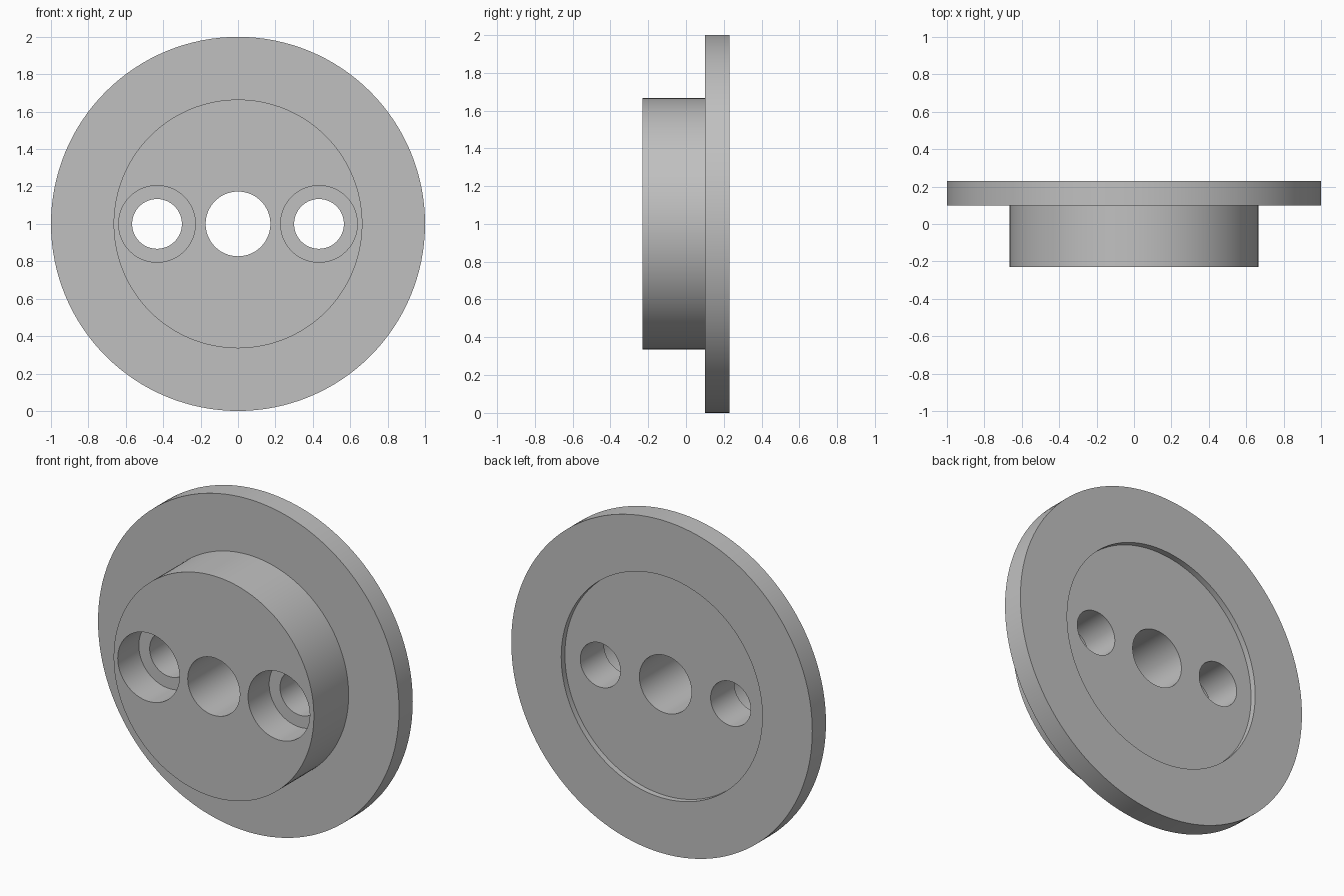
import bpy
import math

if "Cube" in bpy.data.objects:
    bpy.data.objects.remove(bpy.data.objects["Cube"], do_unlink=True)

SEGMENTS = 128
FRONT, BACK = -0.23, 0.23
CENTRE_Z = 1.0

grey = bpy.data.materials.new("plain_grey")
grey.use_nodes = True
colour = (0.53, 0.53, 0.53, 1)
grey.diffuse_color = colour
grey.node_tree.nodes["Principled BSDF"].inputs["Base Color"].default_value = colour


def lathe(name, profile):
    """Spin (radius, y) points, which start and end on the axis, round y."""
    verts, rings = [], []
    for r, y in profile:
        count = SEGMENTS if r > 0 else 1
        rings.append([len(verts) + i for i in range(count)])
        for i in range(count):
            a = math.tau * i / SEGMENTS
            verts.append((r * math.cos(a), y, r * math.sin(a)))
    faces = [rings[1][:], rings[-2][::-1]]
    for a, b in zip(rings[1:-2], rings[2:-1]):
        for i in range(SEGMENTS):
            j = (i + 1) % SEGMENTS
            faces.append((a[j], a[i], b[i], b[j]))
    # the axis points only mark the flat ends, so drop them
    verts = verts[1:-1]
    faces = [[v - 1 for v in f] for f in faces]
    mesh = bpy.data.meshes.new(name)
    mesh.from_pydata(verts, [], faces)
    obj = bpy.data.objects.new(name, mesh)
    obj.location.z = CENTRE_Z
    bpy.context.collection.objects.link(obj)
    mesh.materials.append(grey)
    return obj


def bore(name, x, radius, y0, y1):
    """Straight round cutter along y."""
    return lathe(name, [(0, y0), (radius, y0), (radius, y1), (0, y1)]), x


# Flange and hub in one turned body, with a shallow recess in the back
body = lathe("flanged_hub", [
    (0, FRONT), (0.665, FRONT), (0.665, 0.10), (1.0, 0.10),
    (1.0, BACK), (0.668, BACK), (0.668, BACK - 0.035), (0, BACK - 0.035)])

# Centre bore
cutters = [bore("centre_bore_cutter", 0, 0.173, -0.5, 0.5)]

# Counterbored screw holes either side
for side, x in (("left", 0.433), ("right", -0.433)):
    profile = [(0, -0.5), (0.205, -0.5), (0.205, -0.03),
               (0.133, -0.03), (0.133, 0.5), (0, 0.5)]
    cutters.append((lathe(side + "_screw_hole_cutter", profile), x))

for cutter, x in cutters:
    cutter.location.x = x

# Radial set screw hole from the underside of the hub into the bore
set_screw, _ = bore("set_screw_cutter", 0, 0.1, 0, 0.9)
set_screw.rotation_euler.x = -math.pi / 2
set_screw.location = (0, -0.065, CENTRE_Z - 0.9)
cutters.append((set_screw, 0))

# Cut the holes
bpy.context.view_layer.objects.active = body
for cutter, _ in cutters:
    mod = body.modifiers.new(cutter.name, "BOOLEAN")
    mod.operation = "DIFFERENCE"
    mod.solver = "EXACT"
    mod.object = cutter
    cutter.hide_render = True
bpy.context.view_layer.update()
for mod in list(body.modifiers):
    bpy.ops.object.modifier_apply(modifier=mod.name)
for cutter, _ in cutters:
    bpy.data.objects.remove(cutter, do_unlink=True)

bpy.ops.object.select_all(action="DESELECT")
body.select_set(True)
bpy.ops.object.shade_smooth_by_angle(angle=math.radians(30))
